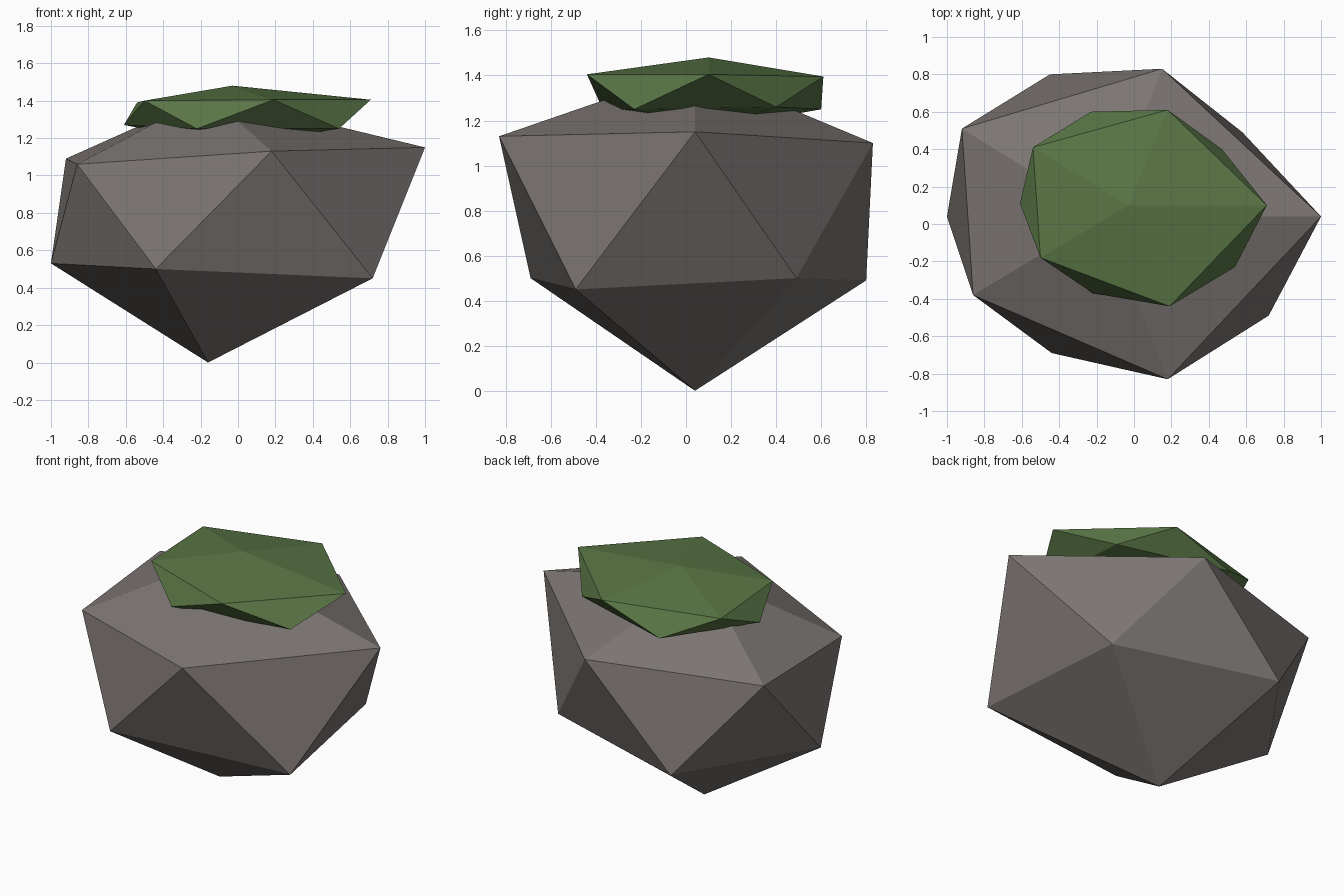
import bpy
import bmesh

cube = bpy.data.objects.get("Cube")
if cube:
    bpy.data.objects.remove(cube, do_unlink=True)


def make_material(name, rgb):
    mat = bpy.data.materials.new(name)
    mat.use_nodes = True
    mat.diffuse_color = (*rgb, 1)
    mat.node_tree.nodes["Principled BSDF"].inputs["Base Color"].default_value = (*rgb, 1)
    return mat


def faceted_stone(name, mat, bottom, lower, upper, top):
    """Irregular twenty-sided solid: two staggered rings of five between two poles.
    Rings run counter-clockwise; lower[i] sits between upper[i] and upper[i + 1]."""
    bm = bmesh.new()
    pole_low, pole_high = bm.verts.new(bottom), bm.verts.new(top)
    low = [bm.verts.new(p) for p in lower]
    high = [bm.verts.new(p) for p in upper]
    count = len(low)
    for i in range(count):
        j = (i + 1) % count
        bm.faces.new((pole_high, high[i], high[j]))
        bm.faces.new((high[i], low[i], high[j]))
        bm.faces.new((low[i], low[j], high[j]))
        bm.faces.new((pole_low, low[j], low[i]))
    bmesh.ops.recalc_face_normals(bm, faces=bm.faces)
    mesh = bpy.data.meshes.new(name)
    bm.to_mesh(mesh)
    bm.free()
    mesh.materials.append(mat)
    obj = bpy.data.objects.new(name, mesh)
    bpy.context.collection.objects.link(obj)
    return obj


stone_grey = make_material("stone_grey", (0.2, 0.18, 0.17))
moss_green = make_material("moss_green", (0.1, 0.18, 0.06))

# Large boulder, tapering to a point underneath
faceted_stone(
    "boulder", stone_grey,
    bottom=(-0.16, 0.04, 0),
    lower=[(0.58, 0.49, 0.5), (-0.45, 0.8, 0.49), (-1, 0.04, 0.53),
           (-0.44, -0.69, 0.5), (0.72, -0.49, 0.45)],
    upper=[(1, 0.04, 1.15), (0.15, 0.83, 1.1), (-0.92, 0.51, 1.09),
           (-0.86, -0.38, 1.06), (0.18, -0.83, 1.13)],
    top=(-0.16, 0.04, 1.43))

# Flattened moss cap resting on the boulder
faceted_stone(
    "moss_cap", moss_green,
    bottom=(-0.03, 0.1, 1.16),
    lower=[(0.47, 0.4, 1.26), (-0.23, 0.6, 1.25), (-0.61, 0.11, 1.27),
           (-0.22, -0.37, 1.25), (0.54, -0.23, 1.25)],
    upper=[(0.71, 0.1, 1.405), (0.18, 0.61, 1.395), (-0.54, 0.41, 1.39),
           (-0.5, -0.18, 1.4), (0.19, -0.44, 1.405)],
    top=(-0.03, 0.1, 1.48))
